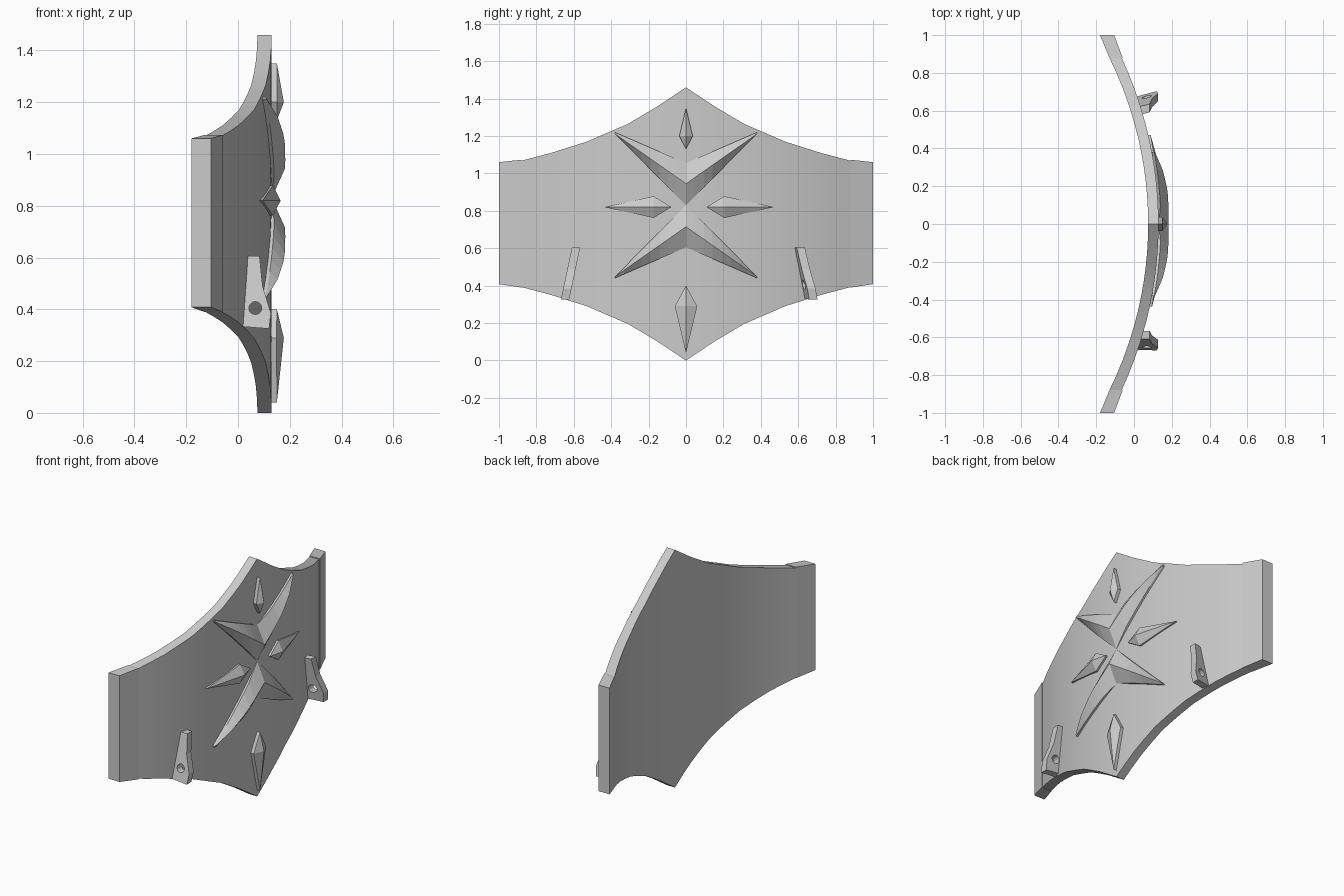
import bpy, bmesh, math

if "Cube" in bpy.data.objects:
    bpy.data.objects.remove(bpy.data.objects["Cube"])

OUT_R, IN_R = 2.08, 1.99


def arc(y, x0, r):
    return x0 - r + math.sqrt(r * r - y * y)


def surf(y):
    return arc(y, 0.13, OUT_R)


def interp(pts, v):
    for (a, b), (c, d) in zip(pts, pts[1:]):
        if v <= c:
            return b + (d - b) * (v - a) / (c - a)
    return pts[-1][1]


def mesh_object(name, verts, faces, smooth=None):
    bm = bmesh.new()
    vs = [bm.verts.new(v) for v in verts]
    for f in faces:
        bm.faces.new([vs[i] for i in f])
    bmesh.ops.remove_doubles(bm, verts=bm.verts, dist=1e-5)
    bmesh.ops.recalc_face_normals(bm, faces=bm.faces)
    me = bpy.data.meshes.new(name)
    bm.to_mesh(me)
    bm.free()
    ob = bpy.data.objects.new(name, me)
    bpy.context.collection.objects.link(ob)
    if smooth:
        bpy.ops.object.select_all(action='DESELECT')
        ob.select_set(True)
        bpy.context.view_layer.objects.active = ob
        bpy.ops.object.shade_smooth_by_angle(angle=math.radians(smooth))
    return ob


def loft(name, rows, smooth=None):
    """Skin a list of closed rings and cap both ends."""
    n = len(rows[0])
    faces = [(i * n + j, i * n + (j + 1) % n, (i + 1) * n + (j + 1) % n, (i + 1) * n + j)
             for i in range(len(rows) - 1) for j in range(n)]
    faces += [tuple(range(n)), tuple(range((len(rows) - 1) * n, len(rows) * n))]
    return mesh_object(name, [p for r in rows for p in r], faces, smooth)


# curved plate with pointed top and bottom
edge = [(0, 0), (0.15, 0.10), (0.31, 0.195), (0.53, 0.29), (0.72, 0.35), (0.89, 0.395)]
half = [0, 0.075, 0.15, 0.23, 0.31, 0.385, 0.46, 0.53, 0.625, 0.72, 0.805, 0.89]
rows = []
for y in [-v for v in reversed(half[1:])] + half:
    zb = interp(edge, abs(y))
    xi, xo = arc(y, 0.075, IN_R), surf(y)
    rows.append([(xi, y, zb), (xo, y, zb), (xo, y, 1.46 - zb), (xi, y, 1.46 - zb)])
loft("curved_plate", rows, 30)

# thick end bands
for s, side in ((1, "right"), (-1, "left")):
    def ring(y, xi, xo, z0, z1):
        return [(xi, s * y, z0), (xo, s * y, z0), (xo, s * y, z1), (xi, s * y, z1)]
    loft("end_band_" + side, [ring(0.88, -0.13, -0.06, 0.39, 1.073),
                              ring(1.0, -0.18, -0.105, 0.408, 1.06)])


# V-shaped halves of the star, mirrored about z = 0.83
def star_half(name, s):
    heights = [(0, 0.052), (0.45, 0.056), (0.75, 0.042), (1, 0.016)]
    ts = [i / 8 for i in range(-8, 9)]
    rows = []
    for t in ts:
        a = abs(t)
        y = 0.38 * t
        tip = 0.39
        spread = 0.97 * a
        zi = 0.225 + (tip - 0.225) * a
        zr = 0.115 + (tip - 0.115) * spread
        zo = (tip - 0.008) * a
        x = surf(y)
        w = 0.012 * min(1, a * 4)
        rows.append([(x - 0.01, y, 0.83 + s * zi), (x + w, y, 0.83 + s * zi),
                     (x + interp(heights, a), y, 0.83 + s * zr),
                     (x + w, y, 0.83 + s * zo), (x - 0.01, y, 0.83 + s * zo)])
    loft(name, rows)


star_half("star_upper", 1)
star_half("star_lower", -1)


# faceted kite gems
def gem(name, outline, peak, wall=0.02, height=0.047):
    low = [(surf(y) - 0.01, y, z) for y, z in outline]
    top = [(surf(y) + wall, y, z) for y, z in outline]
    apex = (surf(peak[0]) + height, *peak)
    faces = [(3, 2, 1, 0)]
    for i in range(4):
        j = (i + 1) % 4
        faces += [(i, j, 4 + j, 4 + i), (4 + i, 4 + j, 8)]
    mesh_object(name, low + top + [apex], faces)


gem("gem_top", [(0, 1.13), (0.036, 1.20), (0, 1.35), (-0.036, 1.20)], (0, 1.20))
gem("gem_bottom", [(0, 0.04), (0.06, 0.29), (0, 0.40), (-0.06, 0.29)], (0, 0.29))
for s, off, side in ((1, 0.11, "right"), (-1, 0.078, "left")):
    y0, y1, y2 = s * off, s * (off + 0.095), s * (off + 0.36)
    gem("gem_" + side, [(y0, 0.82), (y1, 0.878), (y2, 0.82), (y1, 0.762)], (y1, 0.82), 0.012, 0.042)

# tilted brackets with a through hole
profile = [(0.015, 0.605), (0.083, 0.605), (0.095, 0.49), (0.127, 0.385), (0.12, 0.325), (-0.005, 0.335)]
for s, base, skew, side in ((1, 0.605, 0.25, "right"), (-1, 0.588, 0.0, "left")):
    def at(x, z, d):
        return (x, s * (base + d + 0.21 * (0.605 - z) + skew * (x - 0.05)), z)
    bracket = loft("bracket_" + side, [[at(x, z, d) for x, z in profile] for d in (-0.022, 0.022)])
    circle = [(0.067 + 0.025 * math.cos(k * math.pi / 6), 0.405 + 0.025 * math.sin(k * math.pi / 6))
              for k in range(12)]
    cutter = loft("hole_cutter_" + side, [[at(x, z, d) for x, z in circle] for d in (-0.1, 0.1)])
    mod = bracket.modifiers.new("hole", 'BOOLEAN')
    mod.object, mod.solver = cutter, 'EXACT'
    bpy.context.view_layer.objects.active = bracket
    bpy.ops.object.modifier_apply(modifier=mod.name)
    bpy.data.objects.remove(cutter)
